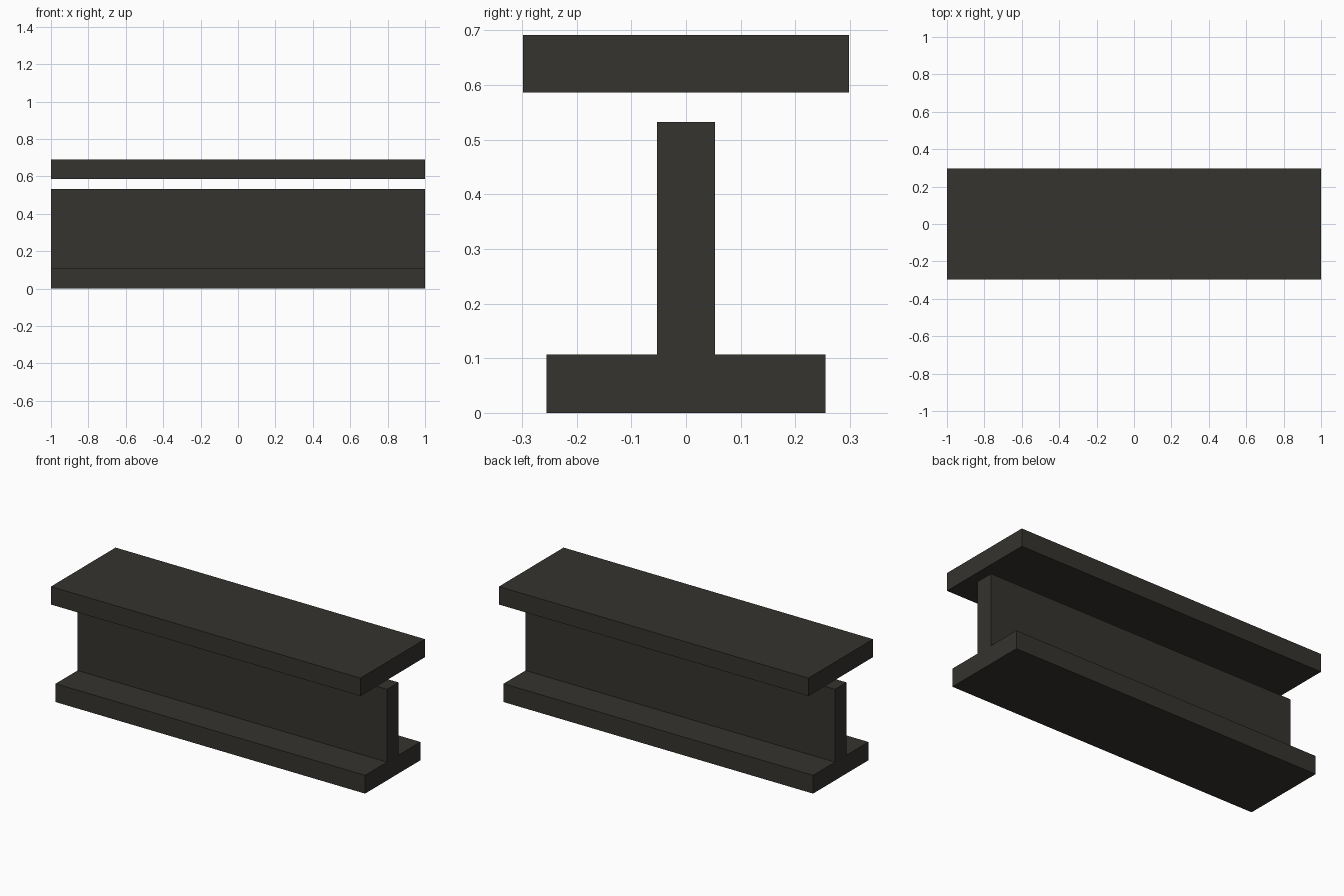
import bpy
import bmesh

if "Cube" in bpy.data.objects:
    bpy.data.objects.remove(bpy.data.objects["Cube"])

dark = bpy.data.materials.new("dark_steel")
dark.diffuse_color = (0.035, 0.033, 0.028, 1)
dark.use_nodes = True
dark.node_tree.nodes["Principled BSDF"].inputs["Base Color"].default_value = dark.diffuse_color


def extrude_profile(name, half, length=2.0):
    """Mirror a half profile of (y, z) points across y = 0 and extrude it along x."""
    pts = half + [(-y, z) for y, z in reversed(half)]
    bm = bmesh.new()
    face = bm.faces.new([bm.verts.new((-length / 2, y, z)) for y, z in pts])
    ext = bmesh.ops.extrude_face_region(bm, geom=[face], use_keep_orig=True)
    moved = [g for g in ext["geom"] if isinstance(g, bmesh.types.BMVert)]
    bmesh.ops.translate(bm, verts=moved, vec=(length, 0, 0))
    bmesh.ops.recalc_face_normals(bm, faces=bm.faces)
    mesh = bpy.data.meshes.new(name)
    bm.to_mesh(mesh)
    bm.free()
    mesh.materials.append(dark)
    obj = bpy.data.objects.new(name, mesh)
    bpy.context.collection.objects.link(obj)
    return obj


# Lower flange and web as one inverted T section
extrude_profile("lower_flange_and_web",
                [(0.255, 0), (0.255, 0.107), (0.053, 0.107), (0.053, 0.532)])

# Separate plate floating above the web
extrude_profile("upper_flange", [(0.298, 0.586), (0.298, 0.691)])
